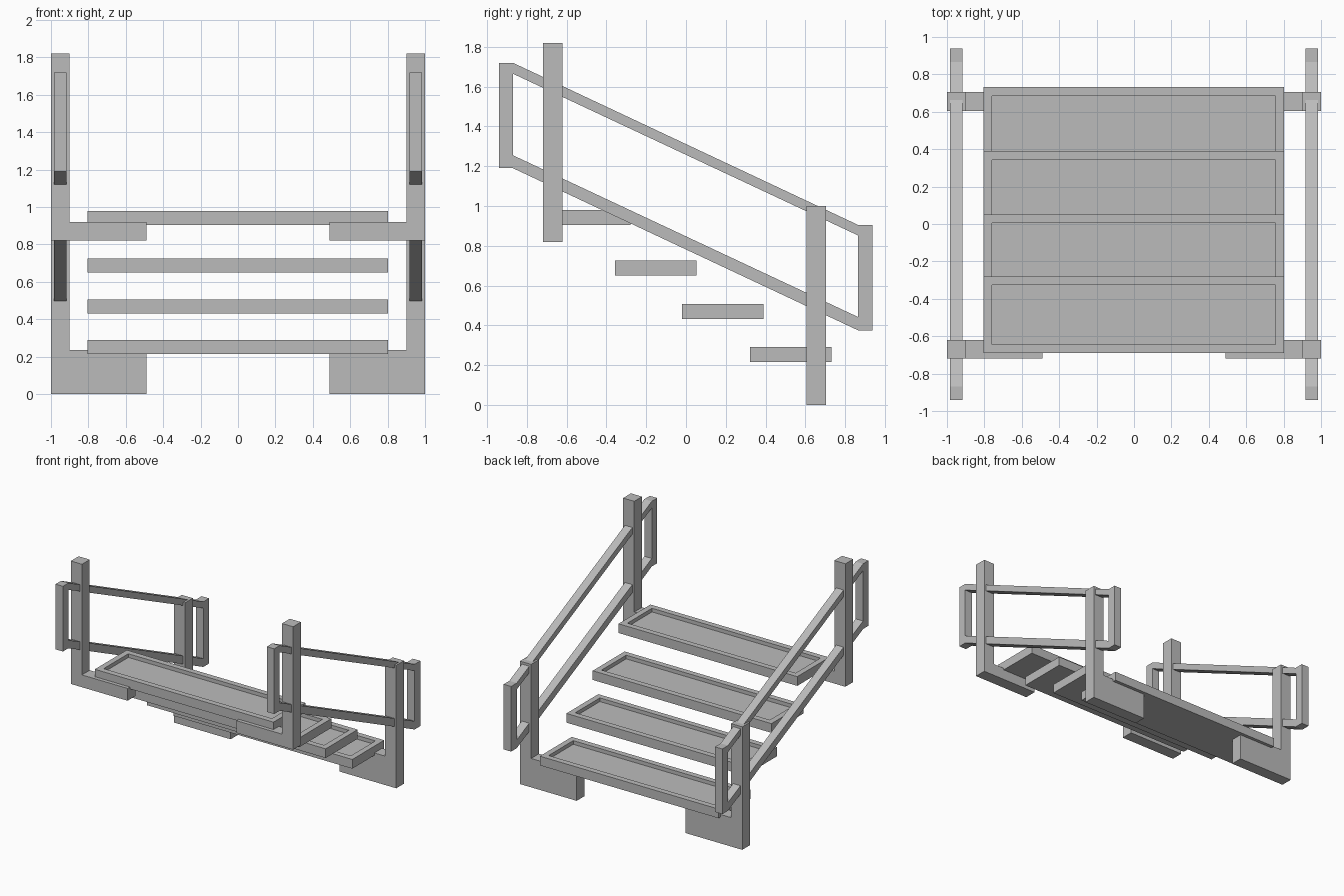
import bpy, bmesh

if "Cube" in bpy.data.objects:
    bpy.data.objects.remove(bpy.data.objects["Cube"])

grey = bpy.data.materials.new("plain grey")
grey.diffuse_color = (0.5, 0.5, 0.5, 1)
grey.use_nodes = True
grey.node_tree.nodes["Principled BSDF"].inputs["Base Color"].default_value = grey.diffuse_color


def finish(name, bm):
    bmesh.ops.recalc_face_normals(bm, faces=bm.faces[:])
    me = bpy.data.meshes.new(name)
    bm.to_mesh(me)
    bm.free()
    me.materials.append(grey)
    ob = bpy.data.objects.new(name, me)
    bpy.context.collection.objects.link(ob)
    return ob


def mirror_x(ob):
    mod = ob.modifiers.new("mirror", 'MIRROR')
    mod.use_axis[0] = True


def extrude(bm, faces, vec):
    # give flat faces a thickness
    res = bmesh.ops.extrude_face_region(bm, geom=faces)
    verts = [g for g in res["geom"] if isinstance(g, bmesh.types.BMVert)]
    bmesh.ops.translate(bm, verts=verts, vec=vec)


# Steps: shallow trays with a recessed top panel
X0, X1, DEPTH, THICK, RIM, RECESS = -0.805, 0.803, 0.41, 0.075, 0.066, 0.03
for i, (y, z) in enumerate([(-0.69, 0.905), (-0.358, 0.65), (-0.02, 0.432), (0.322, 0.215)]):
    bm = bmesh.new()
    f = bm.faces.new([bm.verts.new(p) for p in (
        (X0, y, z), (X1, y, z), (X1, y + DEPTH, z), (X0, y + DEPTH, z))])
    extrude(bm, [f], (0, 0, THICK))
    bmesh.ops.recalc_face_normals(bm, faces=bm.faces[:])
    top = max(bm.faces, key=lambda q: q.calc_center_median().z)
    bmesh.ops.inset_region(bm, faces=[top], thickness=RIM)
    inner = top
    ret = bmesh.ops.extrude_discrete_faces(bm, faces=[inner])["faces"]
    bmesh.ops.translate(bm, verts=ret[0].verts[:], vec=(0, 0, -RECESS))
    finish(f"step_{i + 1}", bm)

# Corner posts, each one piece with its foot bracket under a step
for name, y, z, foot in (("upper_post", -0.72, 0.82, 0.10), ("lower_post", 0.605, 0.0, 0.235)):
    bm = bmesh.new()
    outline = [(0.49, z), (1, z), (1, z + 1), (0.9, z + 1), (0.9, z + foot), (0.49, z + foot)]
    f = bm.faces.new([bm.verts.new((px, y, pz)) for px, pz in outline])
    extrude(bm, [f], (0, 0.1, 0))
    mirror_x(finish(name, bm))

# Handrails: a sloping frame ring, swept across its width
outer = [(-0.94, 1.19), (-0.94, 1.72), (-0.87, 1.72), (0.865, 0.905),
         (0.938, 0.905), (0.938, 0.375), (0.865, 0.375), (-0.87, 1.19)]
hole = [(-0.87, 1.255), (-0.87, 1.665), (0.865, 0.852), (0.865, 0.442)]
bm = bmesh.new()
o = [bm.verts.new((0.917, *p)) for p in outer]
h = [bm.verts.new((0.917, *p)) for p in hole]
ring = [bm.faces.new(v) for v in (
    (o[0], o[1], o[2], h[1], h[0], o[7]),
    (o[2], o[3], h[2], h[1]),
    (o[3], o[4], o[5], o[6], h[3], h[2]),
    (o[6], o[7], h[0], h[3]))]
extrude(bm, ring, (0.067, 0, 0))
mirror_x(finish("handrail", bm))
